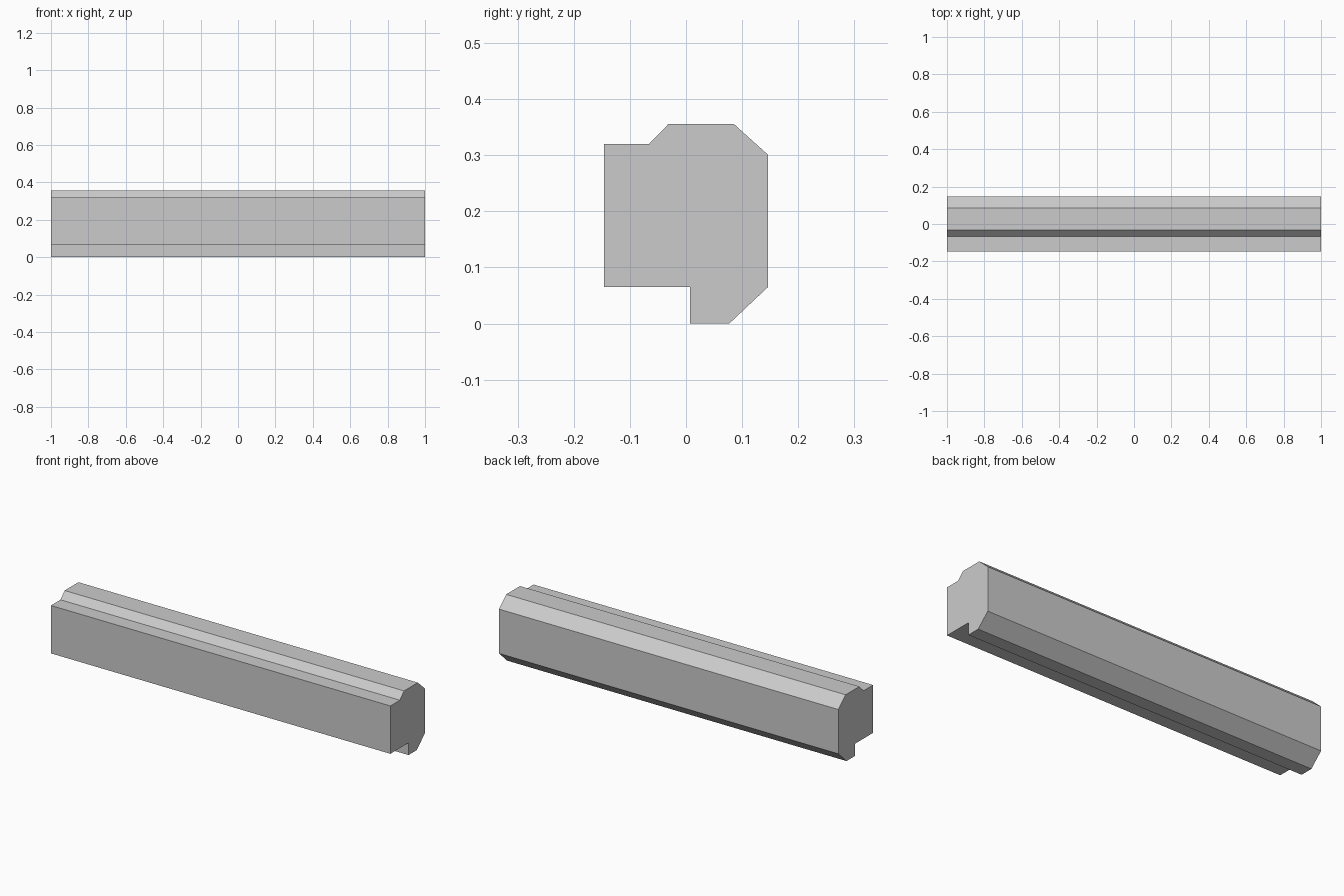
import bpy
import bmesh

if "Cube" in bpy.data.objects:
    bpy.data.objects.remove(bpy.data.objects["Cube"])

# Cross-section of the beam as (y, z), counter-clockwise seen from +x
PROFILE = [
    (-0.146, 0.065), (0.007, 0.065), (0.007, 0.0), (0.077, 0.0),
    (0.146, 0.065), (0.146, 0.301), (0.085, 0.356), (-0.031, 0.356),
    (-0.066, 0.32), (-0.146, 0.32),
]
LENGTH = 2.0

grey = bpy.data.materials.new("plain grey")
grey.diffuse_color = (0.6, 0.6, 0.6, 1.0)
grey.use_nodes = True
grey.node_tree.nodes["Principled BSDF"].inputs["Base Color"].default_value = grey.diffuse_color

# Beam: profile face extruded along x
bm = bmesh.new()
end = bm.faces.new([bm.verts.new((-LENGTH / 2, y, z)) for y, z in PROFILE])
extruded = bmesh.ops.extrude_face_region(bm, geom=[end], use_keep_orig=True)
moved = [v for v in extruded["geom"] if isinstance(v, bmesh.types.BMVert)]
bmesh.ops.translate(bm, verts=moved, vec=(LENGTH, 0, 0))
bmesh.ops.recalc_face_normals(bm, faces=bm.faces)

mesh = bpy.data.meshes.new("beam")
bm.to_mesh(mesh)
bm.free()
mesh.materials.append(grey)
beam = bpy.data.objects.new("beam", mesh)
bpy.context.collection.objects.link(beam)
